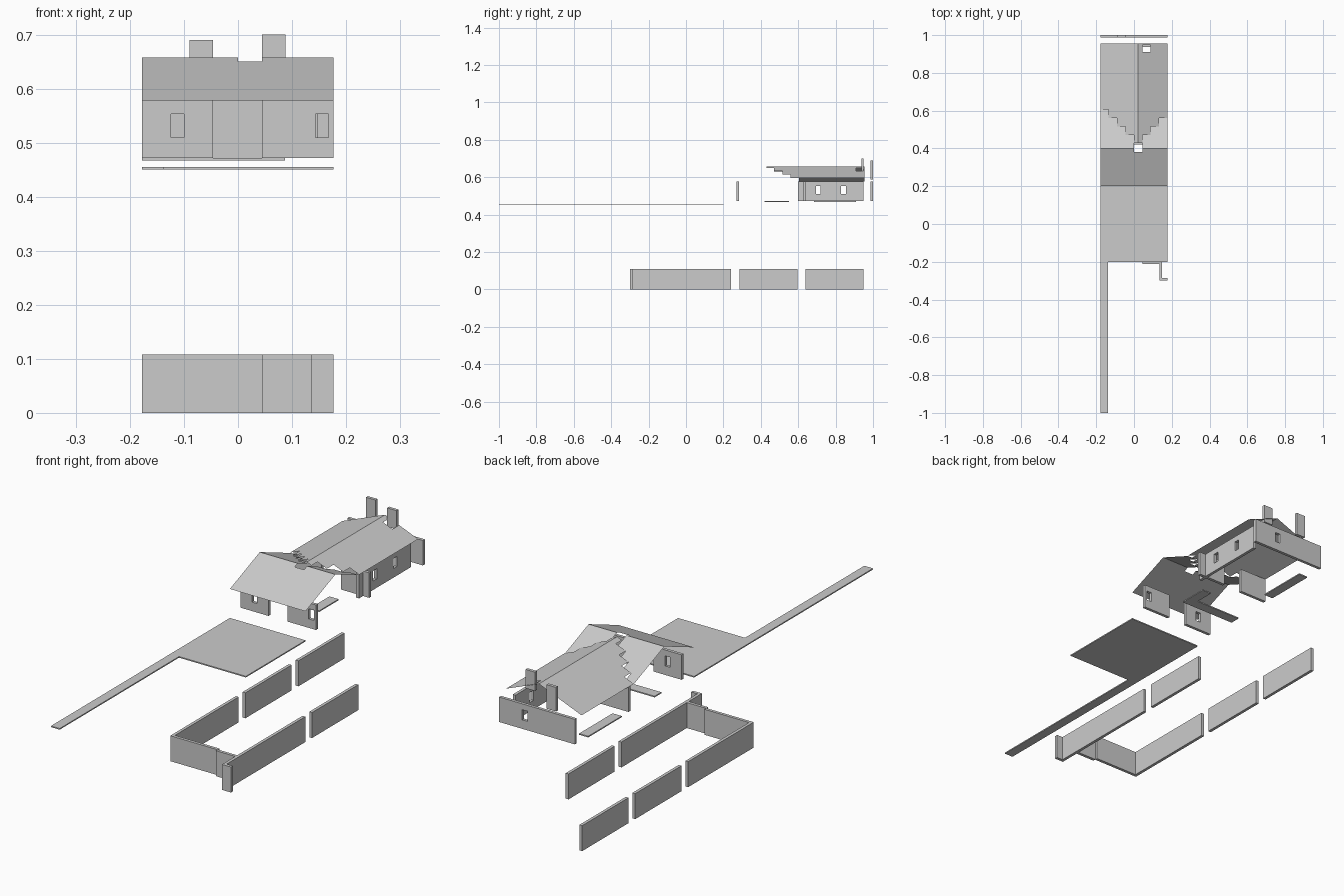
import bpy, bmesh
from mathutils import Vector

if "Cube" in bpy.data.objects:
    bpy.data.objects.remove(bpy.data.objects["Cube"])

T = 0.013             # wall thickness
L, R = -0.178, 0.177  # outer sides of the house


def sheet(name, us, vs, pos, keep=lambda u, v: True, depth=None):
    """Grid of cells placed by pos(u, v); cells can be left out; optional thickness."""
    bm = bmesh.new()
    g = [[bm.verts.new(pos(u, v)) for v in vs] for u in us]
    for i in range(len(us) - 1):
        for j in range(len(vs) - 1):
            if keep((us[i] + us[i + 1]) / 2, (vs[j] + vs[j + 1]) / 2):
                bm.faces.new((g[i][j], g[i + 1][j], g[i + 1][j + 1], g[i][j + 1]))
    bmesh.ops.delete(bm, geom=[v for v in bm.verts if not v.link_faces], context='VERTS')
    if depth:
        new = bmesh.ops.extrude_face_region(bm, geom=bm.faces[:], use_keep_orig=True)["geom"]
        bmesh.ops.translate(bm, vec=Vector(depth),
                            verts=[e for e in new if isinstance(e, bmesh.types.BMVert)])
        bmesh.ops.recalc_face_normals(bm, faces=bm.faces[:])
    me = bpy.data.meshes.new(name)
    bm.to_mesh(me)
    bm.free()
    ob = bpy.data.objects.new(name, me)
    bpy.context.collection.objects.link(ob)
    return ob


def box(name, x0, x1, y0, y1, z0, z1):
    return sheet(name, [x0, x1], [y0, y1], lambda x, y: (x, y, z0), depth=(0, 0, z1 - z0))


def wall(name, axis, a0, a1, at, z0, z1, windows=()):
    """Upright wall along x or y, with window openings given as (start, end)."""
    us = sorted([a0, a1] + [e for w in windows for e in w])
    vs = [z0, 0.51, 0.553, z1] if windows else [z0, z1]
    hole = lambda u, v: 0.51 < v < 0.553 and any(a < u < b for a, b in windows)
    pos = (lambda u, v: (u, at, v)) if axis == 'x' else (lambda u, v: (at, u, v))
    return sheet(name, us, vs, pos, lambda u, v: not hole(u, v),
                 (0, T, 0) if axis == 'x' else (T, 0, 0))


# Lower storey walls
H = 0.108
for i, (a, b) in enumerate([(-0.2, 0.24), (0.285, 0.595), (0.64, 0.95)]):
    wall(f"lower_left_wall_{i}", 'y', a, b, L, 0, H)
for i, (a, b) in enumerate([(-0.3, 0.24), (0.285, 0.595)]):
    wall(f"lower_right_wall_{i}", 'y', a, b, 0.135, 0, H)
wall("lower_front_wall", 'x', L + T, 0.044, -0.2, 0, H)
wall("lower_front_recess", 'x', 0.044, 0.135, -0.211, 0, H)
wall("lower_corner_stub", 'x', 0.148, R, -0.3, 0, H)

# Terrace slab with long path
sheet("terrace", [L, -0.137, R], [-1, -0.2, 0.2], lambda x, y: (x, y, 0.45),
      lambda x, y: x < -0.137 or y > -0.2, (0, 0, 0.005))

# Upper storey walls
Z0, Z1 = 0.472, 0.578
wall("upper_front_left", 'x', L, -0.046, 0.27, Z0, Z1, [(-0.124, -0.1)])
wall("upper_front_right", 'x', 0.044, R, 0.27, Z0, Z1, [(0.143, 0.167)])
wall("upper_right_wall", 'y', 0.6, 0.95, 0.135, Z0, Z1, [(0.695, 0.72), (0.83, 0.855)])
wall("upper_back_wall", 'x', L, R, 0.987, Z0, Z1, [(0.045, 0.069)])
wall("upper_inner_left", 'x', L, -0.046, 0.627, Z0, Z1)
wall("upper_inner_right", 'x', 0.044, 0.135, 0.627, Z0, Z1)
wall("upper_corner_stub", 'x', 0.148, R, 0.627, Z0, Z1)

# Upper floor pieces
sheet("landing", [L, 0.044, 0.087], [0.42, 0.465, 0.55], lambda x, y: (x, y, 0.467),
      lambda x, y: x > 0.044 or y < 0.465, (0, 0, 0.005))
box("side_floor", L, -0.135, 0.685, 0.91, 0.467, 0.472)

# Roofs: thin planes meeting along a stepped valley
RX, RY, RZ, SLOPE = 0.022, 0.4, 0.658, 0.4
xs = [L, -0.134, -0.09, -0.046, 0, RX, 0.044, 0.088, 0.133, R]
ys = [0.2, 0.38, 0.4, 0.43, 0.47, 0.515, 0.56, 0.605, 0.91, 0.945, 0.955]
steps = [0.605, 0.56, 0.515, 0.47, 0.43, 0.43, 0.47, 0.515, 0.56]


def valley(x):
    return next(s for s, edge in zip(steps, xs[1:]) if x < edge)


sheet("cross_roof", xs, ys, lambda x, y: (x, y, RZ - SLOPE * abs(y - RY)),
      lambda x, y: y < valley(x) and not (0 < x < 0.044 and y > 0.38))
sheet("main_roof", xs, ys, lambda x, y: (x, y, RZ - SLOPE * abs(x - RX)),
      lambda x, y: y > valley(x) and not (0.044 < x < 0.088 and 0.91 < y < 0.945))

# Chimneys
box("right_chimney", 0.044, 0.088, 0.937, 0.95, 0.62, 0.70)
box("left_chimney", -0.09, -0.046, 0.987, 1.0, 0.588, 0.69)
